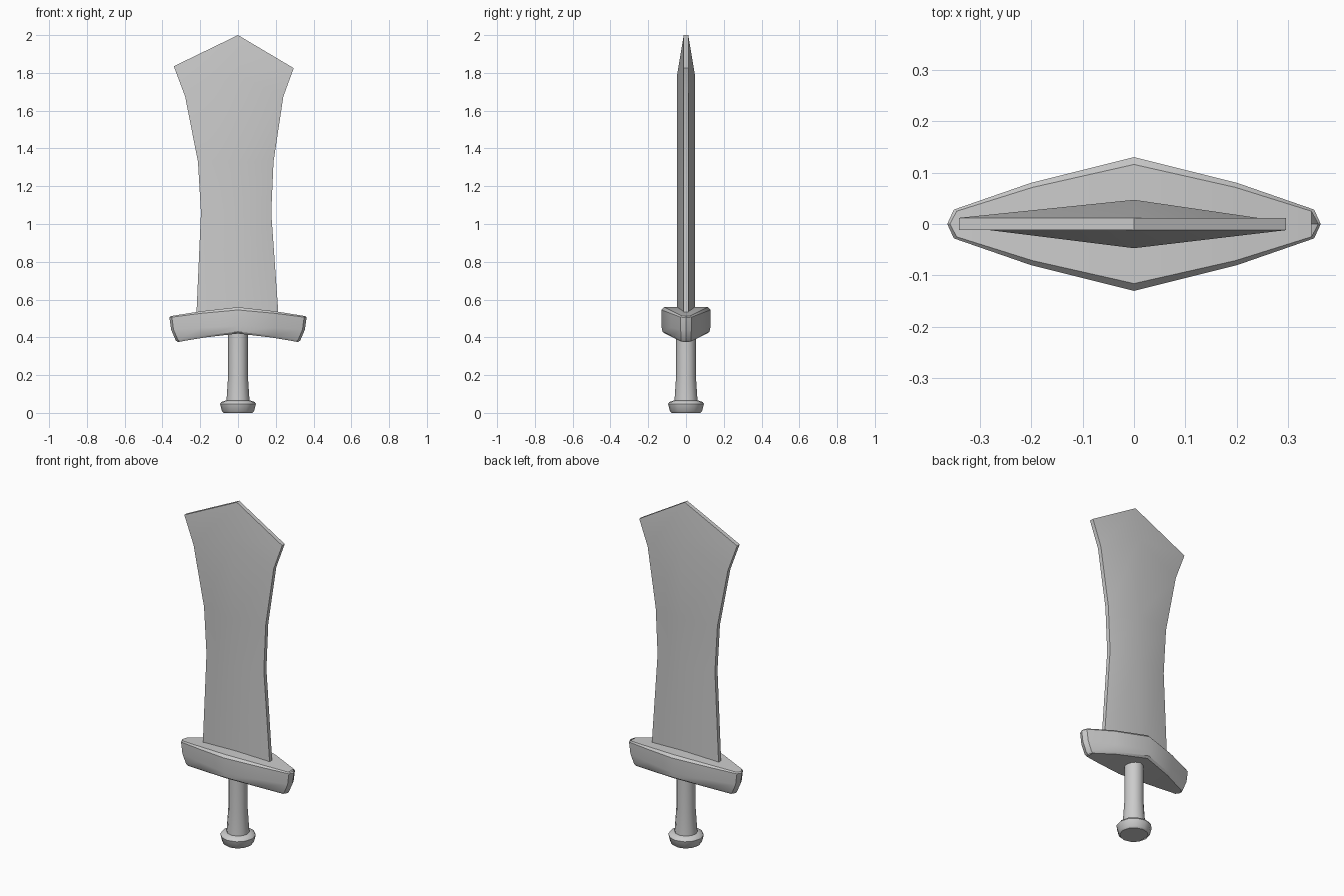
import bpy, math

if "Cube" in bpy.data.objects:
    bpy.data.objects.remove(bpy.data.objects["Cube"])


def make(name, verts, faces, angle=35):
    mesh = bpy.data.meshes.new(name)
    mesh.from_pydata(verts, [], faces)
    mesh.validate()
    obj = bpy.data.objects.new(name, mesh)
    bpy.context.collection.objects.link(obj)
    bpy.ops.object.select_all(action='DESELECT')
    obj.select_set(True)
    bpy.context.view_layer.objects.active = obj
    bpy.ops.object.mode_set(mode='EDIT')
    bpy.ops.mesh.select_all(action='SELECT')
    bpy.ops.mesh.normals_make_consistent(inside=False)
    bpy.ops.object.mode_set(mode='OBJECT')
    bpy.ops.object.shade_smooth_by_angle(angle=math.radians(angle))
    return obj


def loft(name, rings, angle=35):
    """Skin a stack of equal-length rings and cap both ends."""
    n = len(rings[0])
    verts = [p for ring in rings for p in ring]
    faces = [(r * n + i, r * n + (i + 1) % n, (r + 1) * n + (i + 1) % n, (r + 1) * n + i)
             for r in range(len(rings) - 1) for i in range(n)]
    # caps are strips running across the ring, so they can bend along x
    for base in (0, (len(rings) - 1) * n):
        for i in range(n // 2 - 1):
            quad = [i, i + 1, n - i - 1, (n - i) % n]
            faces.append([base + k for k in dict.fromkeys(quad)])
    return make(name, verts, faces, angle)


# Blade: six-sided section, thick centre ridge, flat narrow edges
EDGE, RIDGE = 0.012, 0.047
rows = [(-0.222, 0.217, 0.48, 0.48), (-0.196, 0.176, 1.06, 1.06),
        (-0.212, 0.188, 1.33, 1.33), (-0.28, 0.24, 1.675, 1.79)]
rings = [[(l, -EDGE, z), (0, -RIDGE, zc), (r, -EDGE, z),
          (r, EDGE, z), (0, RIDGE, zc), (l, EDGE, z)] for l, r, z, zc in rows]
rings.append([(-0.34, -EDGE, 1.835), (0, -EDGE, 2.0), (0.295, -EDGE, 1.825),
              (0.295, EDGE, 1.825), (0, EDGE, 2.0), (-0.34, EDGE, 1.835)])
n = 6
verts = [p for ring in rings for p in ring]
faces = [(r * n + i, r * n + (i + 1) % n, (r + 1) * n + (i + 1) % n, (r + 1) * n + i)
         for r in range(len(rings) - 1) for i in range(n)]
t = (len(rings) - 1) * n
faces += [(0, 1, 4, 5), (1, 2, 3, 4), (t, t + 1, t + 4, t + 5), (t + 1, t + 2, t + 3, t + 4)]
make("blade", verts, faces)

# Crossguard: diamond plan, drooping towards both ends
half = [(-0.35, 0.028), (-0.2, 0.08), (0, 0.13), (0.2, 0.08), (0.35, 0.028)]
plan = ([(-0.363, 0)] + [(x, -y) for x, y in half] + [(0.363, 0)]
        + [(x, y) for x, y in reversed(half)])
# each level: x scale, y scale, centre height, droop at the ends
levels = [(0.88, 0.86, 0.42, 0.045), (0.91, 0.96, 0.43, 0.045), (0.975, 1.0, 0.46, 0.02),
          (1.0, 1.0, 0.545, 0.04), (0.985, 0.89, 0.56, 0.048)]
loft("crossguard", [[(x * sx, y * sy, z - droop * (abs(x) / 0.363) ** 1.3) for x, y in plan]
                    for sx, sy, z, droop in levels])


# Grip and pommel: turned profiles
def turned(name, profile, sides=12):
    loft(name, [[(r * math.cos(2 * math.pi * i / sides), r * math.sin(2 * math.pi * i / sides), z)
                 for i in range(sides)] for r, z in profile], 40)


turned("grip", [(0.063, 0.04), (0.06, 0.08), (0.052, 0.2), (0.052, 0.46)])
turned("pommel", [(0.076, 0), (0.085, 0.008), (0.095, 0.048), (0.088, 0.058), (0.062, 0.066)])
